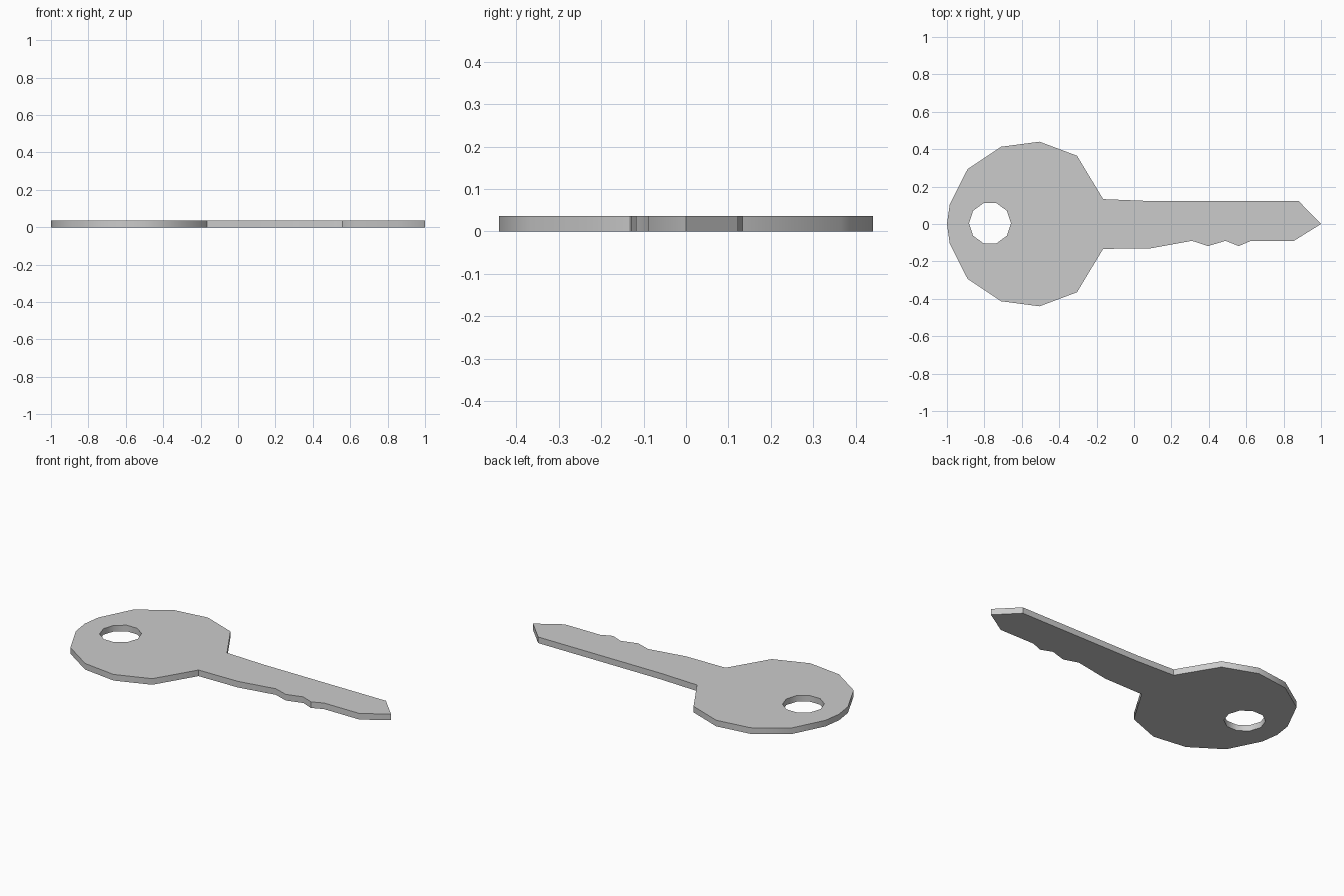
import bpy, bmesh
from math import sin, cos, tau, radians

if "Cube" in bpy.data.objects:
    bpy.data.objects.remove(bpy.data.objects["Cube"])

THICK = 0.036

# Round head of the key: upper half, mirrored for the lower half
head = [(-0.165, 0.133), (-0.305, 0.365), (-0.505, 0.44), (-0.71, 0.413),
        (-0.89, 0.293), (-0.985, 0.105)]
head_loop = head + [(-1.0, 0.0)] + [(x, -y) for x, y in reversed(head)]

# Blade: notched lower edge, pointed tip, straight upper edge
blade = [(0.09, -0.13), (0.31, -0.09), (0.395, -0.118), (0.49, -0.09),
         (0.56, -0.118), (0.625, -0.09), (0.855, -0.09), (1.0, 0.0),
         (0.88, 0.123), (0.08, 0.123)]

# Ten-sided ring hole
hole = [(-0.77 + 0.112 * cos(tau * i / 10), 0.004 + 0.113 * sin(tau * i / 10))
        for i in range(10)]


def add_loop(bm, points):
    verts = [bm.verts.new((x, y, 0)) for x, y in points]
    return [bm.edges.new((v, verts[(i + 1) % len(verts)]))
            for i, v in enumerate(verts)]


# Fill the outline around the hole and extrude it into a plate
bm = bmesh.new()
edges = add_loop(bm, head_loop + blade) + add_loop(bm, hole)
bmesh.ops.triangle_fill(bm, edges=edges, use_beauty=True, use_dissolve=False)
result = bmesh.ops.extrude_face_region(bm, geom=bm.faces[:], use_keep_orig=True)
top = [g for g in result["geom"] if isinstance(g, bmesh.types.BMVert)]
bmesh.ops.translate(bm, verts=top, vec=(0, 0, THICK))
bmesh.ops.recalc_face_normals(bm, faces=bm.faces[:])

mesh = bpy.data.meshes.new("key")
bm.to_mesh(mesh)
bm.free()
key = bpy.data.objects.new("key", mesh)
bpy.context.collection.objects.link(key)

# Soft shading around the rim, crisp top and bottom edges
bpy.context.view_layer.objects.active = key
key.select_set(True)
bpy.ops.object.shade_smooth_by_angle(angle=radians(40))
